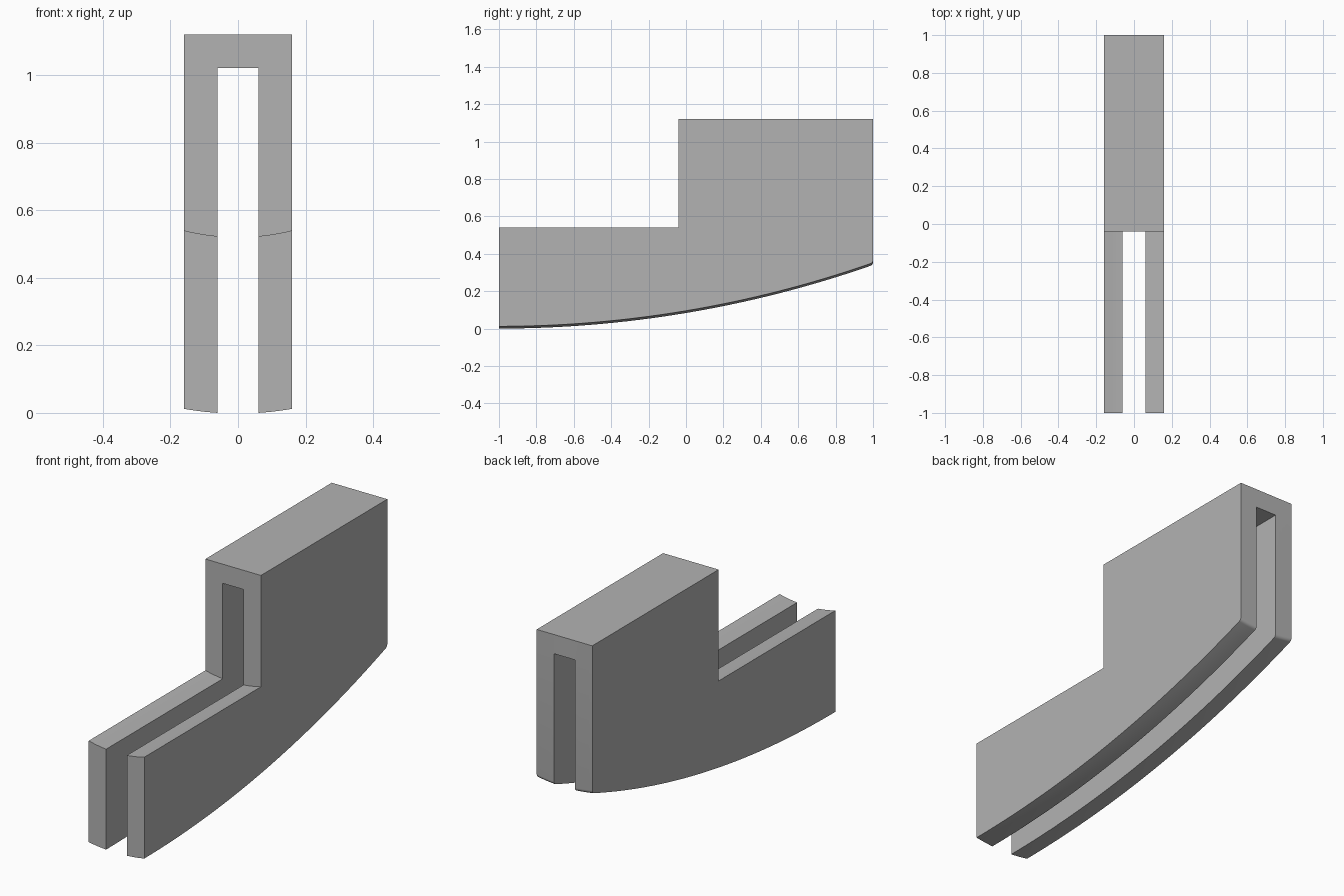
import bpy, bmesh, math

cube = bpy.data.objects.get("Cube")
if cube:
    bpy.data.objects.remove(cube, do_unlink=True)

HALF_W, SLOT_W = 0.16, 0.06      # outer and slot half widths
STEP_Y, LEDGE_Z, TOP_Z, SLOT_TOP = -0.04, 0.523, 1.12, 1.02
ARC_R, FILLET = 6.05, 0.02       # underside radius, rear edge rounding

grey = bpy.data.materials.new("plain grey")
grey.use_nodes = True
colour = (0.45, 0.45, 0.45, 1)
grey.diffuse_color = colour
grey.node_tree.nodes["Principled BSDF"].inputs["Base Color"].default_value = colour


def underside(y):
    return ARC_R - math.sqrt(ARC_R ** 2 - (y + 1) ** 2)


def side_profile(x):
    """Closed side outline at width x; underside and ledge are dished across x."""
    dish = x * x - SLOT_W ** 2
    low, ledge = 0.55 * dish, LEDGE_Z + 0.77 * dish
    fillet_y = 1 - FILLET * 0.7
    count = 32
    pts = []
    for i in range(count + 1):
        y = -1 + (fillet_y + 1) * i / count
        pts.append((y, low + underside(y)))
    # rounded rear lower edge
    slope = math.asin((fillet_y + 1) / ARC_R)
    cy = fillet_y - FILLET * math.sin(slope)
    cz = pts[-1][1] + FILLET * math.cos(slope)
    cy = 1 - FILLET
    for i in range(1, 6):
        a = slope - math.pi / 2 + (math.pi / 2 - slope) * i / 5
        pts.append((cy + FILLET * math.cos(a), cz + FILLET * math.sin(a)))
    pts += [(1, TOP_Z), (STEP_Y, TOP_Z), (STEP_Y, ledge), (-1, ledge)]
    return pts


# Body: side outlines lofted across the width
bm = bmesh.new()
stations = 16
loops = []
for i in range(stations + 1):
    x = -HALF_W + 2 * HALF_W * i / stations
    loops.append([bm.verts.new((x, y, z)) for y, z in side_profile(x)])
for a, b in zip(loops, loops[1:]):
    for i in range(len(a)):
        j = (i + 1) % len(a)
        bm.faces.new((a[i], a[j], b[j], b[i]))
bm.faces.new(loops[0])
bm.faces.new(loops[-1])
bmesh.ops.recalc_face_normals(bm, faces=bm.faces)
mesh = bpy.data.meshes.new("slotted_block")
bm.to_mesh(mesh)
bm.free()
mesh.materials.append(grey)
body = bpy.data.objects.new("slotted_block", mesh)
bpy.context.collection.objects.link(body)

# Lengthwise slot, open at the front, back and bottom
bpy.ops.mesh.primitive_cube_add(size=1, location=(0, 0, SLOT_TOP - 1))
cutter = bpy.context.object
cutter.name = "slot_cutter"
cutter.scale = (2 * SLOT_W, 3, 2)
cutter.hide_render = True
cutter.data.materials.append(grey)

cut = body.modifiers.new("slot", 'BOOLEAN')
cut.operation, cut.solver, cut.object = 'DIFFERENCE', 'EXACT', cutter
bpy.ops.object.select_all(action='DESELECT')
body.select_set(True)
bpy.context.view_layer.objects.active = body
bpy.ops.object.modifier_apply(modifier=cut.name)
bpy.data.objects.remove(cutter, do_unlink=True)
bpy.ops.object.shade_smooth_by_angle(angle=math.radians(30))
